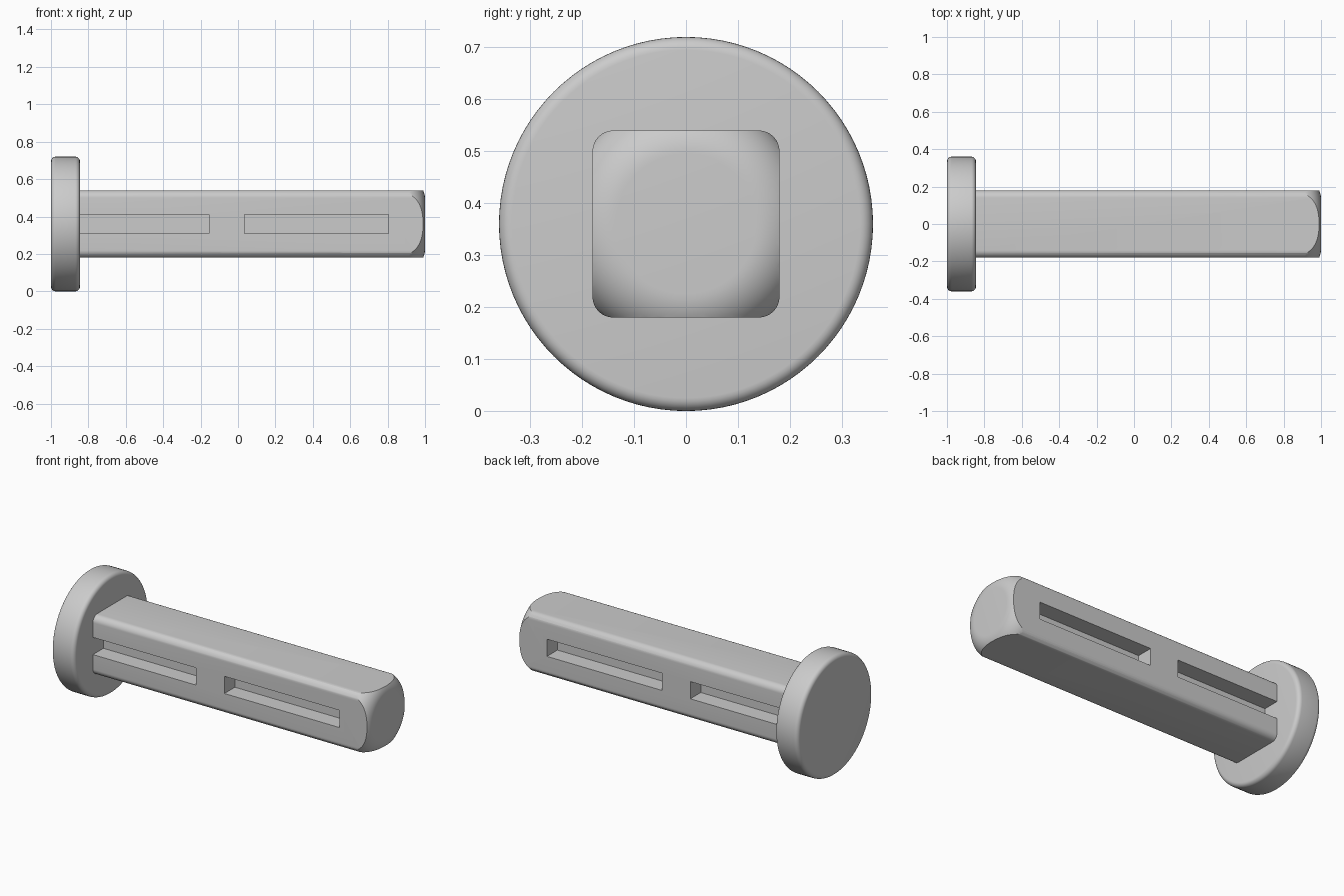
import bpy, bmesh
from math import sin, cos, pi, radians
from mathutils import Matrix, Vector

if "Cube" in bpy.data.objects:
    bpy.data.objects.remove(bpy.data.objects["Cube"], do_unlink=True)

AXIS_Z = 0.36

grey = bpy.data.materials.new("plain grey")
grey.use_nodes = True
grey.diffuse_color = (0.6, 0.6, 0.6, 1)
grey.node_tree.nodes["Principled BSDF"].inputs["Base Color"].default_value = (0.6, 0.6, 0.6, 1)


def make_object(name, bm):
    bmesh.ops.recalc_face_normals(bm, faces=bm.faces)
    mesh = bpy.data.meshes.new(name)
    bm.to_mesh(mesh)
    bm.free()
    mesh.materials.append(grey)
    obj = bpy.data.objects.new(name, mesh)
    bpy.context.collection.objects.link(obj)
    return obj


def lathe(name, profile, sides=96):
    """Closed solid turned about the long axis from (x, radius) points."""
    bm = bmesh.new()
    rings = [[bm.verts.new((x, r * cos(2 * pi * i / sides), AXIS_Z + r * sin(2 * pi * i / sides)))
              for i in range(sides)] for x, r in profile]
    for a, b in zip(rings, rings[1:]):
        for i in range(sides):
            j = (i + 1) % sides
            bm.faces.new((a[i], a[j], b[j], b[i]))
    bm.faces.new(rings[0])
    bm.faces.new(rings[-1])
    return make_object(name, bm)


def box_bmesh(x0, x1, y0, y1, half_z):
    bm = bmesh.new()
    size = Vector((x1 - x0, y1 - y0, 2 * half_z))
    centre = Vector(((x0 + x1) / 2, (y0 + y1) / 2, AXIS_Z))
    bmesh.ops.create_cube(bm, size=1, matrix=Matrix.Translation(centre) @ Matrix.Diagonal(size).to_4x4())
    return bm


def arc(x, r, radius, start, end, steps):
    angles = [start + (end - start) * i / steps for i in range(steps + 1)]
    return [(x + radius * cos(a), r + radius * sin(a)) for a in angles]


def activate(obj):
    bpy.ops.object.select_all(action='DESELECT')
    obj.select_set(True)
    bpy.context.view_layer.objects.active = obj


def cut(obj, tool, operation):
    mod = obj.modifiers.new("cut", 'BOOLEAN')
    mod.operation = operation
    mod.solver = 'EXACT'
    mod.object = tool
    activate(obj)
    bpy.ops.object.modifier_apply(modifier=mod.name)
    bpy.data.objects.remove(tool, do_unlink=True)


# Round head with softened rims
f = 0.025
head = lathe("head", arc(-0.845 - f, 0.36 - f, f, 0, pi / 2, 6)
             + arc(-1 + f, 0.36 - f, f, pi / 2, pi, 6))

# Square shaft with rounded long edges
bm = box_bmesh(-0.87, 1.1, -0.18, 0.18, 0.18)
long_edges = [e for e in bm.edges if abs(e.verts[0].co.x - e.verts[1].co.x) > 1]
bmesh.ops.bevel(bm, geom=long_edges, offset=0.04, segments=8, profile=0.5, affect='EDGES')
shaft = make_object("shaft", bm)

# Domed tip
dome = lathe("tip_cutter", arc(0.895, 0.135, 0.105, 0, pi / 2, 16) + [(-1, 0.24), (-1.2, 0.3)])
cut(shaft, dome, 'INTERSECT')

# Blind slots in both sides
for side in (-1, 1):
    for x0, x1 in ((-0.9, -0.155), (0.035, 0.805)):
        y0, y1 = sorted((side * 0.08, side * 0.25))
        cut(shaft, make_object("slot_cutter", box_bmesh(x0, x1, y0, y1, 0.052)), 'DIFFERENCE')

for obj in (head, shaft):
    activate(obj)
    bpy.ops.object.shade_smooth_by_angle(angle=radians(25))
